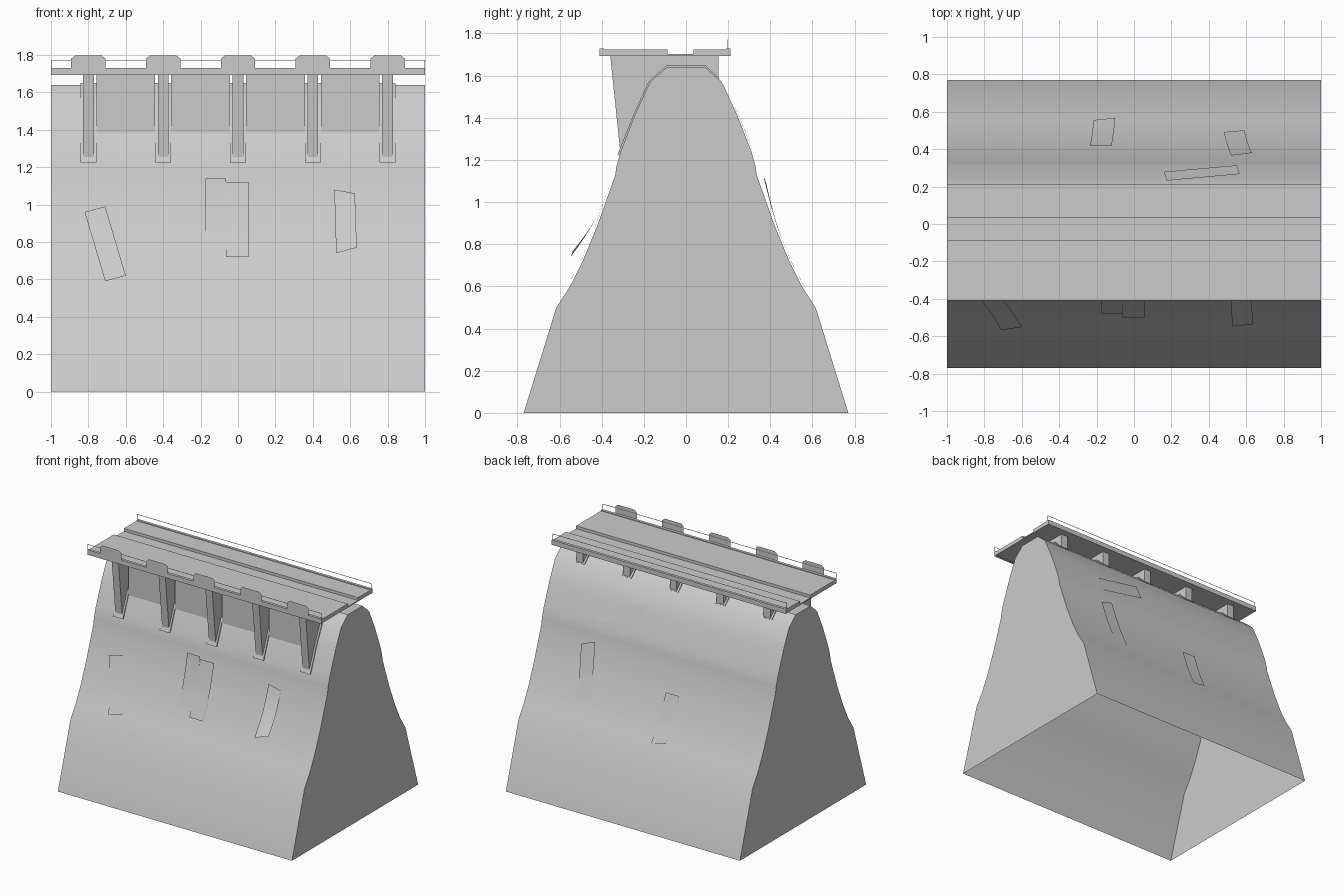
import bpy
import bmesh
import math

if "Cube" in bpy.data.objects:
    bpy.data.objects.remove(bpy.data.objects["Cube"])

concrete = bpy.data.materials.new("concrete_grey")
concrete.use_nodes = True
GREY = (0.6, 0.6, 0.6, 1)
concrete.diffuse_color = GREY
concrete.node_tree.nodes["Principled BSDF"].inputs["Base Color"].default_value = GREY

# Half section of the wall, (distance from centre line, height)
SECTION = [(0.77, 0), (0.615, 0.5), (0.55, 0.6), (0.49, 0.72), (0.42, 0.89),
           (0.335, 1.13), (0.33, 1.17), (0.31, 1.24), (0.24, 1.42),
           (0.17, 1.57), (0.09, 1.64)]


def half_depth(z):
    for (y0, z0), (y1, z1) in zip(SECTION, SECTION[1:]):
        if z <= z1:
            return y0 + (y1 - y0) * (z - z0) / (z1 - z0)
    return SECTION[-1][0]


def make(name, bm, smooth=False):
    mesh = bpy.data.meshes.new(name)
    bm.to_mesh(mesh)
    bm.free()
    mesh.materials.append(concrete)
    obj = bpy.data.objects.new(name, mesh)
    bpy.context.collection.objects.link(obj)
    if smooth:
        bpy.ops.object.select_all(action='DESELECT')
        obj.select_set(True)
        bpy.context.view_layer.objects.active = obj
        bpy.ops.object.shade_smooth_by_angle(angle=math.radians(28))
    return obj


def extrude(name, profile, x0, x1, smooth=False, open_base=False):
    """Closed (y, z) profile swept along x."""
    bm = bmesh.new()
    a = [bm.verts.new((x0, y, z)) for y, z in profile]
    b = [bm.verts.new((x1, y, z)) for y, z in profile]
    n = len(profile)
    for i in range(n - 1 if open_base else n):
        j = (i + 1) % n
        bm.faces.new((a[i], a[j], b[j], b[i]))
    bm.faces.new(a[::-1])
    bm.faces.new(b)
    bmesh.ops.recalc_face_normals(bm, faces=bm.faces)
    return make(name, bm, smooth)


def box(name, x0, x1, y0, y1, z0, z1):
    return extrude(name, [(y0, z0), (y1, z0), (y1, z1), (y0, z1)], x0, x1)


# Main wall, hollow and open underneath
outline = [(-y, z) for y, z in SECTION] + [(y, z) for y, z in reversed(SECTION)]
extrude("dam_wall", outline, -1, 1, smooth=True, open_base=True)

# Deck: sunken roadway, raised walkways and edge kerbs
box("roadway", -1, 1, -0.40, 0.20, 1.694, 1.702)
box("front_walkway", -1, 1, -0.405, -0.088, 1.70, 1.724)
box("back_walkway", -1, 1, 0.036, 0.205, 1.70, 1.724)
box("front_kerb", -1, 1, -0.411, -0.39, 1.692, 1.729)
box("back_kerb", -1, 1, 0.19, 0.211, 1.692, 1.729)

# Thin railings
for side, y in (("front", -0.408), ("back", 0.198)):
    box(side + "_rail", -1, 1, y - 0.001, y + 0.001, 1.769, 1.772)
    for end, x in (("left", 0.998), ("right", -0.998)):
        box(f"{side}_{end}_rail_post", x - 0.0015, x + 0.0015,
            y - 0.001, y + 0.001, 1.72, 1.772)

# Piers with footing strips draped over the crest, and parapet plates above
pier_side = [(-0.36, 1.70), (-0.313, 1.25), (-0.25, 1.35), (-0.08, 1.6),
             (0.08, 1.6), (0.155, 1.57), (0.155, 1.70)]
strip = [(-0.325, 1.225), (-0.245, 1.425), (-0.176, 1.574), (-0.092, 1.649),
         (0.092, 1.649), (0.16, 1.585), (0.14, 1.57), (-0.15, 1.55), (-0.29, 1.225)]
PIERS = [-0.8, -0.4, 0, 0.4, 0.8]
for i, x in enumerate(PIERS, 1):
    extrude(f"pier_{i}", pier_side, x - 0.029, x + 0.029)
    extrude(f"pier_footing_{i}", strip, x - 0.043, x + 0.043)
    bm = bmesh.new()
    plate = [(-0.092, 1.725), (0.092, 1.725), (0.092, 1.78),
             (0.07, 1.797), (-0.07, 1.797), (-0.092, 1.78)]
    bm.faces.new([bm.verts.new((x + dx, -0.412, z)) for dx, z in plate])
    make(f"parapet_plate_{i}", bm)

# Gate panels between the piers
for i, (a, b) in enumerate(zip(PIERS, PIERS[1:]), 1):
    box(f"gate_panel_{i}", a + 0.043, b - 0.043, -0.256, -0.236, 1.385, 1.70)


def patch(name, side, corners, lift_top, lift_end):
    """Thin sheet laid on the slope; corners (x, z): top a, top b, end b, end a."""
    (ax, az), (bx, bz), (cx, cz), (dx, dz) = corners
    bm = bmesh.new()
    rows = []
    for i in range(9):
        t = i / 8
        lift = 0.006 + lift_top * (1 - t) ** 2 + lift_end * t ** 2
        row = []
        for x0, z0, x1, z1 in ((ax, az, dx, dz), (bx, bz, cx, cz)):
            x, z = x0 + (x1 - x0) * t, z0 + (z1 - z0) * t
            row.append(bm.verts.new((x, side * (half_depth(z) + lift), z)))
        rows.append(row)
    for p, q in zip(rows, rows[1:]):
        f = bm.faces.new((p[0], q[0], q[1], p[1]))
        f.normal_update()
        if f.normal.y * side < 0:
            f.normal_flip()
    make(name, bm, smooth=True)


# Repair patches on both slopes
patch("front_patch_right", -1, [(-0.82, 0.96), (-0.71, 0.99), (-0.6, 0.62), (-0.71, 0.59)], 0.005, 0.005)
patch("front_patch_middle_a", -1, [(-0.175, 1.14), (-0.065, 1.14), (-0.065, 0.76), (-0.175, 0.76)], 0.03, 0)
patch("front_patch_middle_b", -1, [(-0.065, 1.12), (0.055, 1.12), (0.055, 0.72), (-0.065, 0.72)], 0.025, 0.005)
patch("front_patch_left", -1, [(0.515, 1.08), (0.625, 1.06), (0.635, 0.77), (0.525, 0.74)], 0.005, 0.06)
patch("back_patch_right", 1, [(-0.235, 0.93), (-0.12, 0.93), (-0.1, 0.59), (-0.215, 0.61)], 0.005, 0.005)
patch("back_patch_left", 1, [(0.52, 1.13), (0.63, 1.09), (0.59, 0.71), (0.48, 0.73)], 0.025, 0)
patch("back_patch_upper", 1, [(0.175, 1.455), (0.565, 1.37), (0.55, 1.25), (0.16, 1.34)], 0.002, 0.002)
